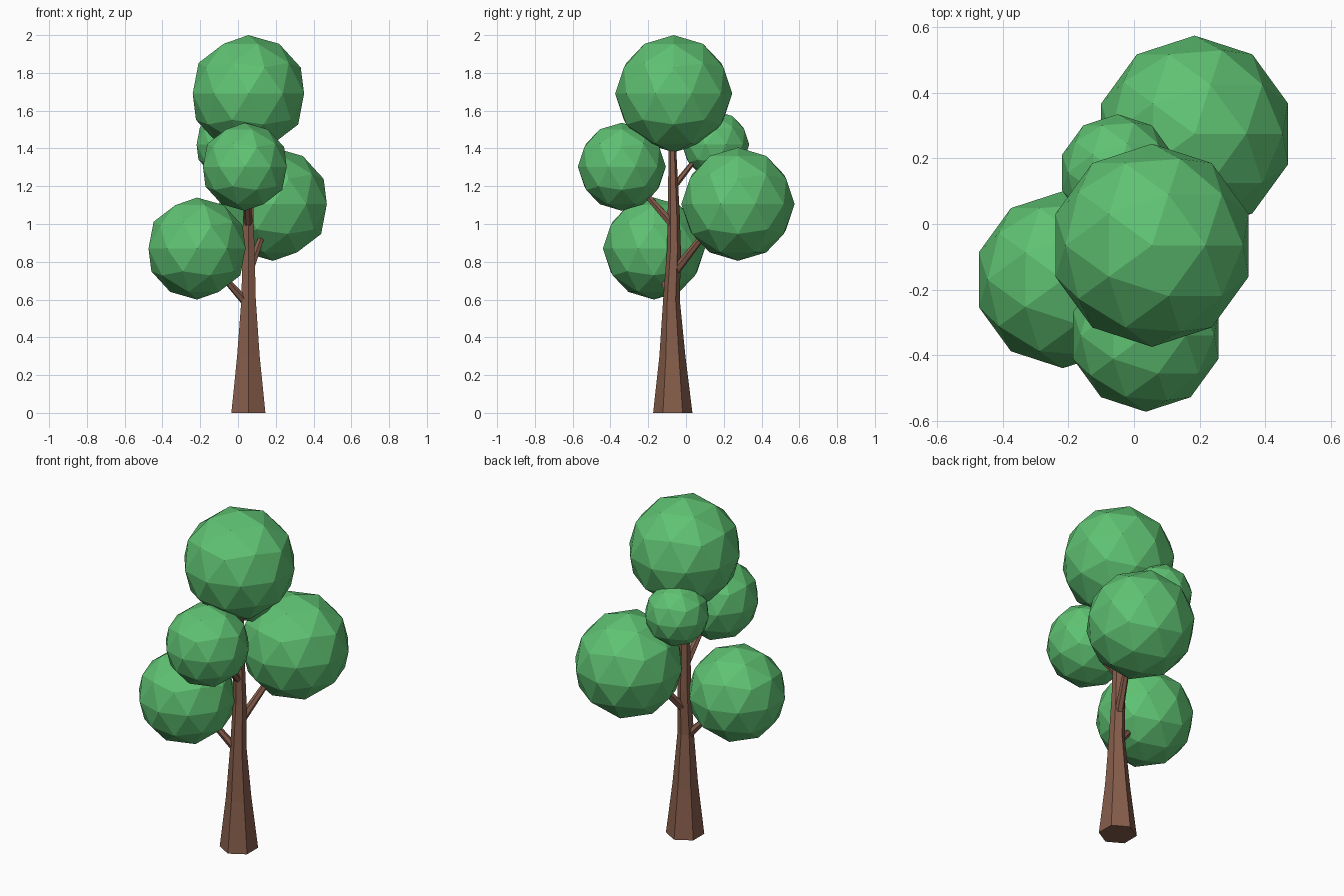
import bpy, bmesh, math
from mathutils import Vector

cube = bpy.data.objects.get("Cube")
if cube:
    bpy.data.objects.remove(cube, do_unlink=True)


def material(name, rgb):
    m = bpy.data.materials.new(name)
    m.use_nodes = True
    colour = (*rgb, 1)
    m.diffuse_color = colour
    m.node_tree.nodes["Principled BSDF"].inputs["Base Color"].default_value = colour
    return m


leaf = material("leaf green", (0.115, 0.54, 0.17))
bark = material("bark brown", (0.24, 0.11, 0.07))


def add_object(name, bm, mat):
    bmesh.ops.recalc_face_normals(bm, faces=bm.faces)
    mesh = bpy.data.meshes.new(name)
    bm.to_mesh(mesh)
    bm.free()
    mesh.materials.append(mat)
    ob = bpy.data.objects.new(name, mesh)
    bpy.context.collection.objects.link(ob)
    return ob


def limb(name, sections, level=False, sides=6):
    """Loft a tapering polygon through (centre, radius) sections."""
    bm = bmesh.new()
    axis = Vector(sections[-1][0]) - Vector(sections[0][0])
    if level:
        u, v = Vector((0, 1, 0)), Vector((-1, 0, 0))
    else:
        u = axis.cross(Vector((0, 0, 1))).normalized()
        v = axis.cross(u).normalized()
    rings = []
    for centre, r in sections:
        ring = []
        for i in range(sides):
            a = math.tau * i / sides
            ring.append(bm.verts.new(Vector(centre) + r * (math.cos(a) * u + math.sin(a) * v)))
        rings.append(ring)
    for low, high in zip(rings, rings[1:]):
        for i in range(sides):
            j = (i + 1) % sides
            bm.faces.new((low[i], low[j], high[j], high[i]))
    bm.faces.new(rings[0])
    bm.faces.new(rings[-1])
    return add_object(name, bm, bark)


# Trunk: hexagonal, flared at the foot with a slight bend
limb("trunk", [
    ((0.055, -0.070, 0.00), 0.104),
    ((0.055, -0.072, 0.30), 0.069),
    ((0.056, -0.077, 0.60), 0.044),
    ((0.056, -0.064, 0.86), 0.037),
    ((0.054, -0.065, 1.05), 0.032),
    ((0.055, -0.073, 1.45), 0.018),
], level=True)

# Branches: start, end, thickness at the trunk
branches = {
    "lower_right_branch": ((0.055, -0.075, 0.57), (-0.13, -0.14, 0.78), 0.024),
    "lower_left_branch": ((0.055, -0.065, 0.74), (0.15, 0.14, 1.00), 0.025),
    "front_branch": ((0.055, -0.064, 0.99), (0.045, -0.25, 1.20), 0.024),
    "back_branch": ((0.055, -0.070, 1.19), (-0.02, 0.08, 1.38), 0.018),
}
for name, (start, end, r) in branches.items():
    limb(name, [(start, r), (end, r * 0.6)])

# Foliage: faceted balls
foliage = {
    "top_foliage": ((0.055, -0.065, 1.69), 0.31),
    "left_foliage": ((0.185, 0.275, 1.105), 0.30),
    "right_foliage": ((-0.217, -0.17, 0.87), 0.27),
    "front_foliage": ((0.036, -0.34, 1.303), 0.233),
    "back_foliage": ((-0.05, 0.157, 1.42), 0.178),
}
for name, (centre, r) in foliage.items():
    bm = bmesh.new()
    bmesh.ops.create_icosphere(bm, subdivisions=2, radius=r)
    add_object(name, bm, leaf).location = centre
